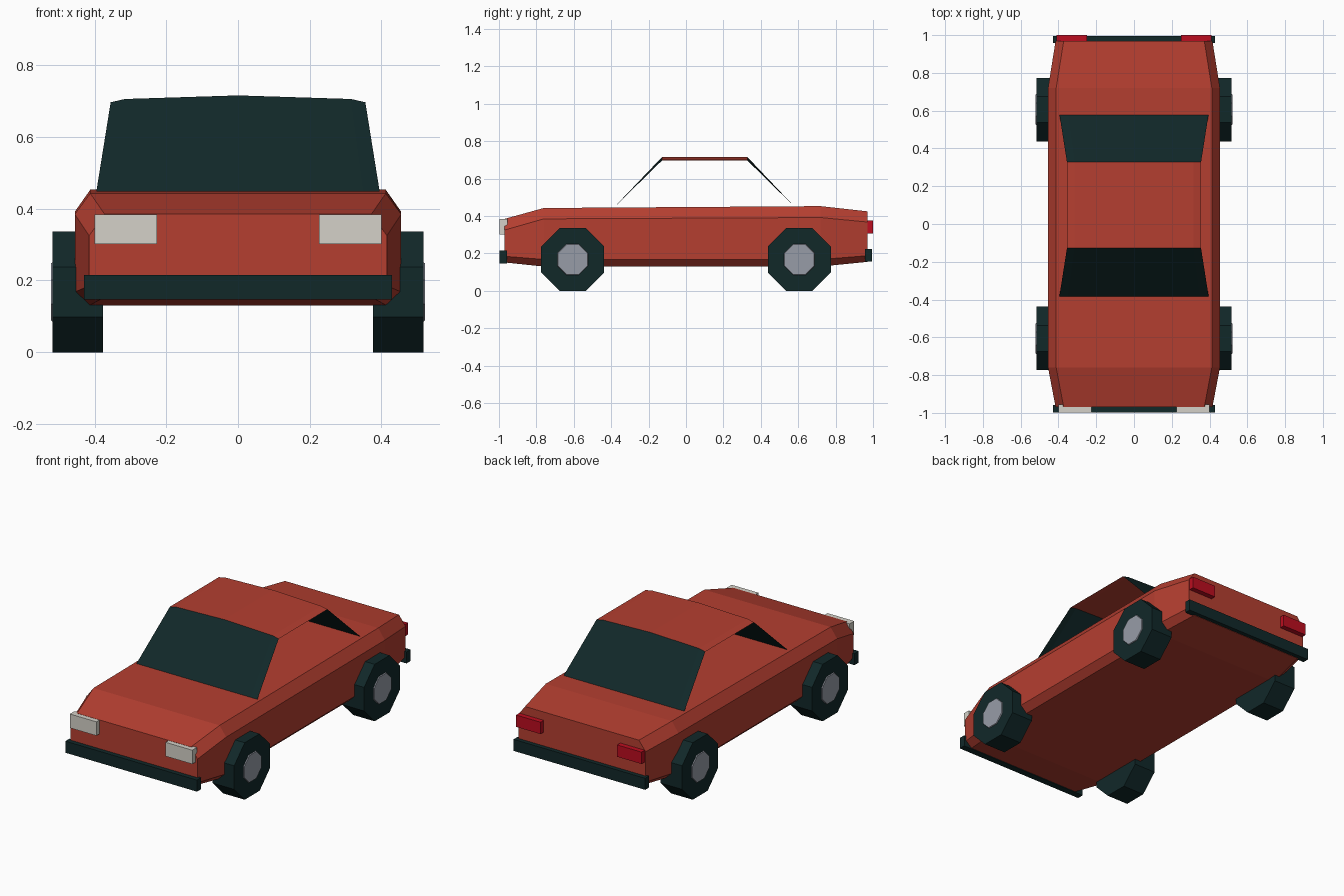
import bpy, bmesh, math
from mathutils import Matrix

cube = bpy.data.objects.get("Cube")
if cube:
    bpy.data.objects.remove(cube, do_unlink=True)


def material(name, rgb):
    m = bpy.data.materials.new(name)
    m.use_nodes = True
    m.diffuse_color = (*rgb, 1)
    m.node_tree.nodes["Principled BSDF"].inputs["Base Color"].default_value = (*rgb, 1)
    return m


RED = material("red paint", (0.46, 0.049, 0.030))
DARK = material("dark rubber and glass", (0.0055, 0.021, 0.022))
LAMP = material("lamp white", (0.66, 0.64, 0.58))
STEEL = material("hub grey", (0.31, 0.335, 0.39))
TAIL = material("tail red", (0.50, 0.004, 0.014))


def add_object(name, bm, mat, fix_normals=True):
    if fix_normals:
        bmesh.ops.recalc_face_normals(bm, faces=bm.faces)
    mesh = bpy.data.meshes.new(name)
    bm.to_mesh(mesh)
    bm.free()
    mesh.materials.append(mat)
    obj = bpy.data.objects.new(name, mesh)
    bpy.context.collection.objects.link(obj)
    return obj


def box(name, mat, x, y, z):
    bm = bmesh.new()
    bmesh.ops.create_cube(bm, size=1)
    for v in bm.verts:
        v.co = [r[0] if c < 0 else r[1] for c, r in zip(v.co, (x, y, z))]
    return add_object(name, bm, mat)


def loft(bm, sections, closed):
    rings = [[bm.verts.new(p) for p in s] for s in sections]
    n = len(rings[0])
    for a, b in zip(rings, rings[1:]):
        for i in range(n if closed else n - 1):
            j = (i + 1) % n
            bm.faces.new((a[i], a[j], b[j], b[i]))
    if closed:
        bm.faces.new(rings[0])
        bm.faces.new(rings[-1])


# Body shell: y, half width, bottom, lower crease, upper crease, top
stations = [
    (-0.97, 0.415, 0.152, 0.185, 0.325, 0.385),
    (-0.76, 0.455, 0.130, 0.168, 0.385, 0.443),
    (0.72, 0.455, 0.130, 0.168, 0.392, 0.453),
    (0.97, 0.415, 0.155, 0.188, 0.368, 0.425),
]
sections = []
for y, w, bottom, low, high, top in stations:
    half = [(w - 0.04, bottom), (w, low), (w, high), (w - 0.043, top)]
    sections.append([(x, y, z) for x, z in half] + [(-x, y, z) for x, z in reversed(half)])
bm = bmesh.new()
loft(bm, sections, True)
add_object("body", bm, RED)


# Open-sided cabin: thin domed roof and two screens
def crown(y):
    half = [(-0.355, 0.697), (-0.315, 0.706), (0, 0.716)]
    return [(x, y, z) for x, z in half] + [(-x, y, z) for x, z in half[1::-1]]


def base(y):
    return [(x, y, 0.448) for x in (-0.395, -0.35, 0, 0.35, 0.395)]


for name, mat, a, b in (
    ("windscreen", DARK, base(-0.383), crown(-0.128)),
    ("roof", RED, crown(-0.128), crown(0.328)),
    ("rear_window", DARK, crown(0.328), base(0.582)),
):
    bm = bmesh.new()
    loft(bm, [a, b], False)
    add_object(name, bm, mat, False)
    bpy.context.object  # sheet faces point up and outward


# Bumpers
box("front_bumper", DARK, (-0.43, 0.43), (-0.997, -0.958), (0.147, 0.215))
box("rear_bumper", DARK, (-0.43, 0.43), (0.958, 0.995), (0.157, 0.225))


# Octagonal wheels with bevelled hubs
def disc(name, mat, x0, x1, r0, r1, y):
    bm = bmesh.new()
    bmesh.ops.create_cone(bm, cap_ends=True, segments=8, radius1=r0, radius2=r1, depth=abs(x1 - x0))
    bm.transform(Matrix.Rotation(math.pi / 8, 4, "Z"))
    turn = math.copysign(math.pi / 2, x1 - x0)
    bm.transform(Matrix.Translation(((x0 + x1) / 2, y, 0.168)) @ Matrix.Rotation(turn, 4, "Y"))
    return add_object(name, bm, mat)


for side, s in (("left", 1), ("right", -1)):
    for end, y in (("front", -0.606), ("rear", 0.606)):
        disc(f"{end}_{side}_tyre", DARK, 0.376 * s, 0.517 * s, 0.182, 0.182, y)
        disc(f"{end}_{side}_hub", STEEL, 0.510 * s, 0.522 * s, 0.093, 0.086, y)
    # Lamps
    box(f"{side}_headlight", LAMP, sorted((0.226 * s, 0.40 * s)), (-0.998, -0.955), (0.302, 0.384))
    box(f"{side}_tail_light", TAIL, sorted((0.25 * s, 0.41 * s)), (0.96, 1.0), (0.306, 0.376))
